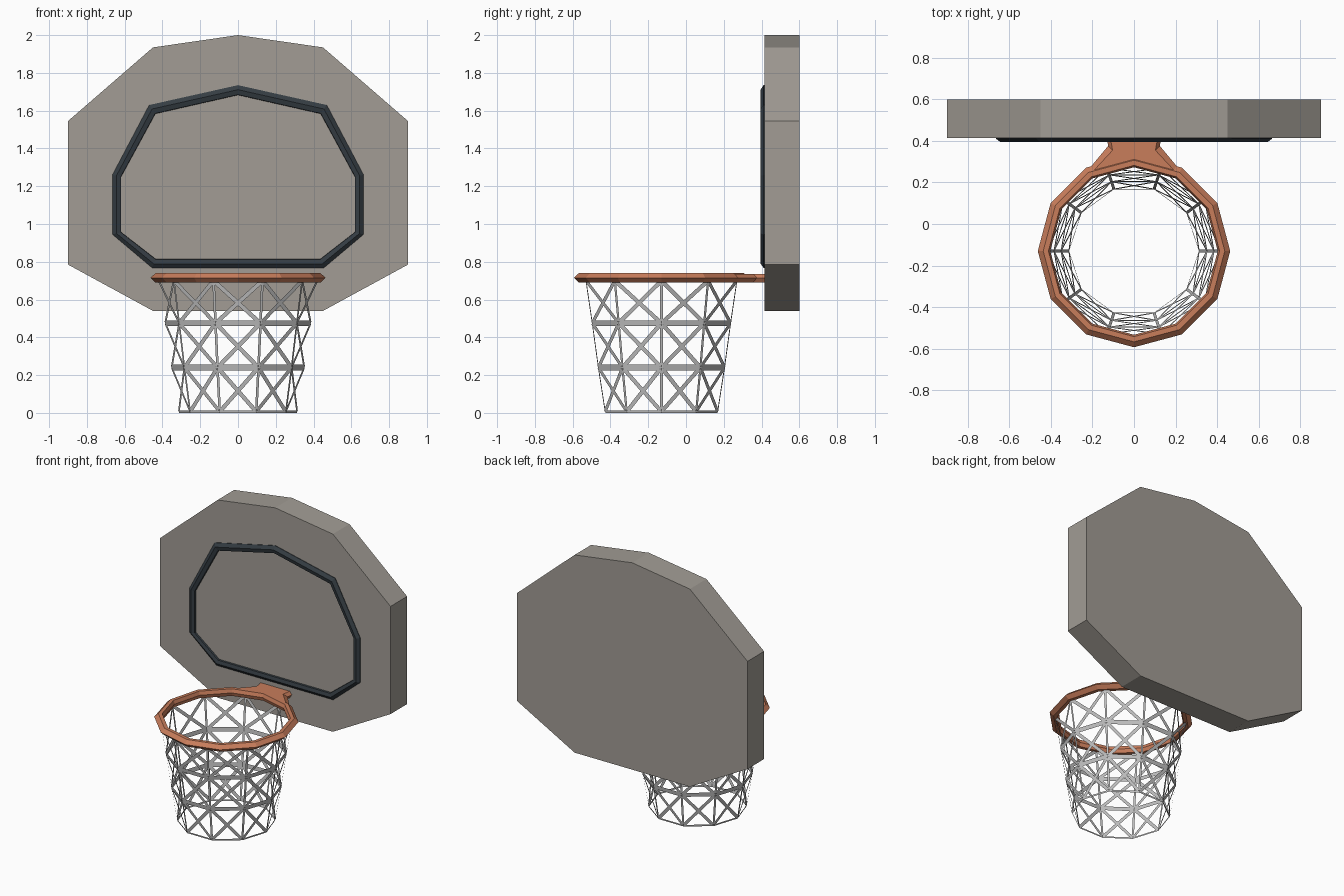
import bpy, bmesh, math
from mathutils import Vector

if "Cube" in bpy.data.objects:
    bpy.data.objects.remove(bpy.data.objects["Cube"])


def material(name, rgb):
    m = bpy.data.materials.new(name)
    m.diffuse_color = (*rgb, 1)
    m.use_nodes = True
    m.node_tree.nodes["Principled BSDF"].inputs["Base Color"].default_value = m.diffuse_color
    return m


STONE = material("warm_grey", (0.36, 0.335, 0.30))
DARK = material("dark_slate", (0.035, 0.046, 0.056))
ORANGE = material("rim_orange", (0.58, 0.205, 0.105))
NET = material("net_grey", (0.52, 0.52, 0.52))


def make(name, verts, faces, mat, solid=True):
    me = bpy.data.meshes.new(name)
    me.from_pydata([tuple(v) for v in verts], [], faces)
    if solid:
        bm = bmesh.new()
        bm.from_mesh(me)
        bmesh.ops.recalc_face_normals(bm, faces=bm.faces[:])
        bm.to_mesh(me)
        bm.free()
    me.materials.append(mat)
    ob = bpy.data.objects.new(name, me)
    bpy.context.collection.objects.link(ob)
    return ob


def mirrored(half):
    """Full outline from its right half, listed top to bottom."""
    return half + [(-x, z) for x, z in reversed(half) if x > 0]


def bridge(loops, closed_section=False):
    """Quads between successive loops of equal length, or end caps if open."""
    n, k = len(loops[0]), len(loops)
    verts = [v for lp in loops for v in lp]
    faces = []
    for a in range(k if closed_section else k - 1):
        b = (a + 1) % k
        for i in range(n):
            j = (i + 1) % n
            faces.append((a * n + i, a * n + j, b * n + j, b * n + i))
    if not closed_section:
        faces += [tuple(range(n)), tuple(range((k - 1) * n, k * n))]
    return verts, faces


# Backboard slab
board = mirrored([(0, 2.0), (0.45, 1.935), (0.9, 1.545), (0.9, 0.785), (0.45, 0.54)])
make("backboard", *bridge([[(x, y, z) for x, z in board] for y in (0.415, 0.6)]), STONE)

# Raised target frame on the board
outer = mirrored([(0, 1.735), (0.47, 1.63), (0.665, 1.26), (0.665, 0.945), (0.455, 0.768)])
inner = mirrored([(0, 1.682), (0.437, 1.583), (0.618, 1.25), (0.618, 0.957), (0.435, 0.815)])


def frame_loop(t, y):
    return [(a[0] + (b[0] - a[0]) * t, y, a[1] + (b[1] - a[1]) * t)
            for a, b in zip(outer, inner)]


section = [(0, 0.42), (0, 0.411), (0.45, 0.395), (0.95, 0.402), (1, 0.42)]
make("target_frame", *bridge([frame_loop(t, y) for t, y in section], True), DARK)

# Rim: twelve sided ring with a six sided section
CY = -0.13


def ring(r, z, n):
    return [(r * math.cos(2 * math.pi * i / n), CY + r * math.sin(2 * math.pi * i / n), z)
            for i in range(n)]


rim = [(0.463, 0.715), (0.437, 0.74), (0.412, 0.74), (0.403, 0.715), (0.412, 0.69), (0.437, 0.69)]
make("rim", *bridge([ring(r, z, 12) for r, z in rim], True), ORANGE)

# Bracket joining rim to board, with chamfered sides
wide = [(0.0, 0.29), (0.225, 0.255), (0.125, 0.375), (0.13, 0.42)]
narrow = [(0.0, 0.29), (0.205, 0.245), (0.103, 0.355), (0.115, 0.42)]
layers = [[(x, y, z) for x, y in mirrored(p)]
          for p, z in ((narrow, 0.69), (wide, 0.715), (narrow, 0.736))]
make("rim_bracket", *bridge(layers), ORANGE)

# Net: flat strips on a ten sided tapering shell
N = 10
levels = [ring(r, z, N) for r, z in ((0.420, 0.70), (0.385, 0.475), (0.351, 0.24), (0.313, 0.006))]
levels = [[Vector(p) for p in lp] for lp in levels]
verts, faces = [], []


def strip(a, b, normal, width):
    side = (b - a).cross(normal).normalized() * width / 2
    k = len(verts)
    verts.extend([a - side, a + side, b + side, b - side])
    faces.append((k, k + 1, k + 2, k + 3))


for i in range(N):
    j = (i + 1) % N
    for k in range(3):
        a, b, c, d = levels[k][i], levels[k][j], levels[k + 1][j], levels[k + 1][i]
        normal = (c - a).cross(b - d).normalized()
        strip(a, c, normal, 0.022)
        strip(b, d, normal, 0.022)
        strip(d, c, normal, 0.012 if k == 2 else 0.03)
        # Upright cord at each corner
        radial = Vector((a.x, a.y - CY, 0)).normalized()
        strip(a, d, radial, 0.014)
for v in verts:
    v.z = max(v.z, 0.0)
make("net", verts, faces, NET, solid=False)
